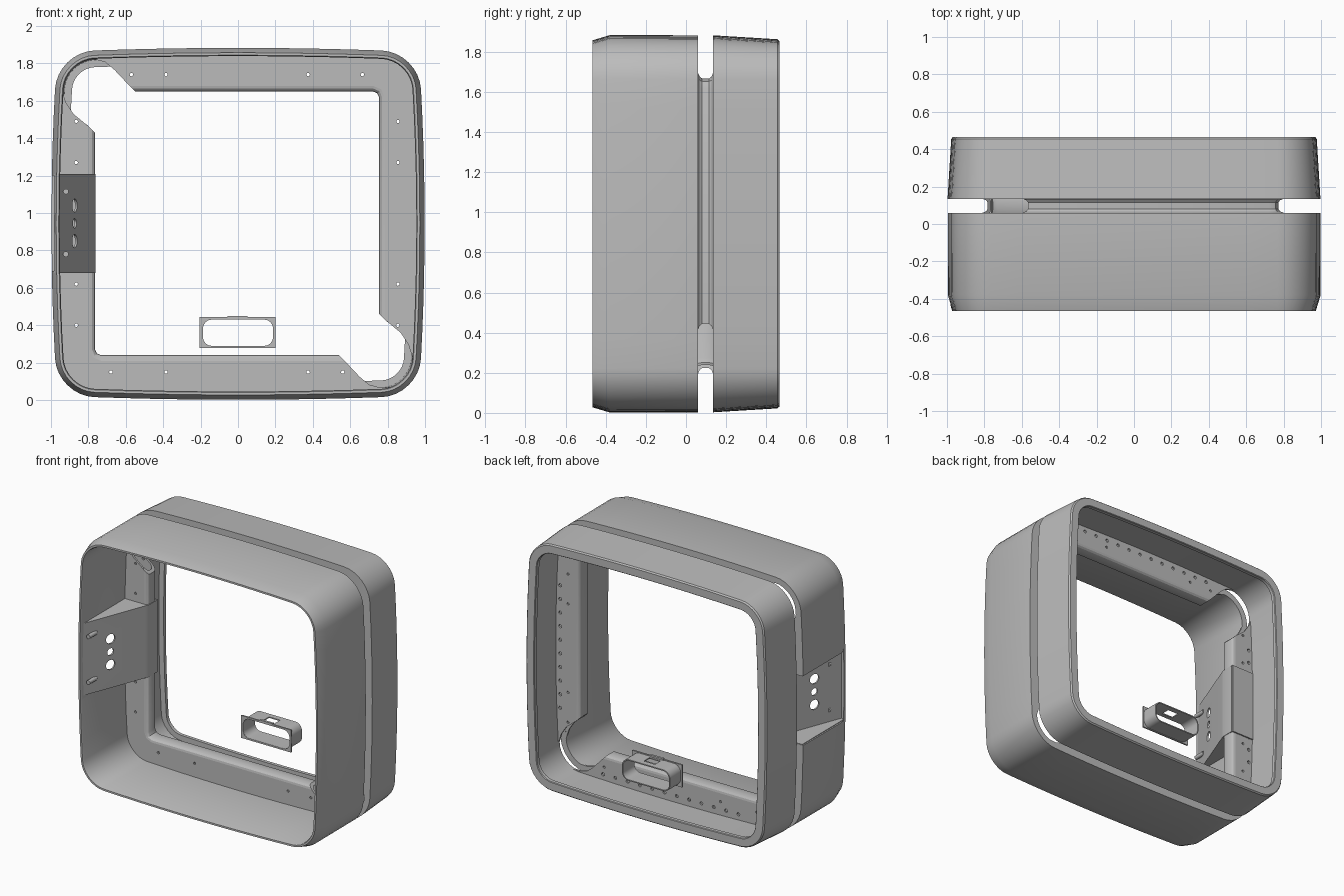
import bpy, bmesh, math
from mathutils import Matrix, Vector

if "Cube" in bpy.data.objects:
    bpy.data.objects.remove(bpy.data.objects["Cube"])

grey = bpy.data.materials.new("satin grey")
grey.use_nodes = True
grey.diffuse_color = (0.5, 0.5, 0.5, 1)
grey.node_tree.nodes["Principled BSDF"].inputs["Base Color"].default_value = (0.5, 0.5, 0.5, 1)

MID_Z = 0.9425          # height of the housing centre
PIVOT = (-0.005, 0.945)  # the opening repeats when turned half a circle here


def finish(name, bm):
    bmesh.ops.recalc_face_normals(bm, faces=bm.faces)
    mesh = bpy.data.meshes.new(name)
    bm.to_mesh(mesh)
    bm.free()
    mesh.materials.append(grey)
    ob = bpy.data.objects.new(name, mesh)
    bpy.context.collection.objects.link(ob)
    return ob


def loft(name, rings, closed):
    """Skin between matching rings; the last ring joins the first."""
    bm = bmesh.new()
    grid = [[bm.verts.new(p) for p in ring] for ring in rings]
    n = len(grid[0])
    for a, b in zip(grid, grid[1:] + grid[:1]):
        for i in range(n if closed else n - 1):
            j = (i + 1) % n
            bm.faces.new((a[i], a[j], b[j], b[i]))
    if not closed:
        bm.faces.new([ring[0] for ring in grid])
        bm.faces.new([ring[-1] for ring in grid])
    return finish(name, bm)


def prism(name, points, lo, hi, axis="y"):
    """Extrude a flat outline along y (points are x, z) or z (points are x, y)."""
    place = (lambda p, h: (p[0], h, p[1])) if axis == "y" else (lambda p, h: (p[0], p[1], h))
    bm = bmesh.new()
    ends = [[bm.verts.new(place(p, h)) for p in points] for h in (lo, hi)]
    for end in ends:
        bm.faces.new(end)
    for i in range(len(points)):
        j = (i + 1) % len(points)
        bm.faces.new((ends[0][i], ends[0][j], ends[1][j], ends[1][i]))
    return finish(name, bm)


def box(name, x0, x1, y0, y1, z0, z1):
    return prism(name, [(x0, y0), (x1, y0), (x1, y1), (x0, y1)], z0, z1, "z")


def rods(name, centres, direction, radius, length, sides=12):
    bm = bmesh.new()
    turn = Vector(direction).to_track_quat("Z", "Y").to_matrix().to_4x4()
    for c in centres:
        bmesh.ops.create_cone(bm, cap_ends=True, segments=sides, radius1=radius, radius2=radius,
                              depth=length, matrix=Matrix.Translation(c) @ turn)
    return finish(name, bm)


def cut(target, *cutters):
    bpy.context.view_layer.objects.active = target
    for cutter in cutters:
        mod = target.modifiers.new("cut", "BOOLEAN")
        mod.operation, mod.solver, mod.object = "DIFFERENCE", "EXACT", cutter
        bpy.ops.object.modifier_apply(modifier=mod.name)


def rounded(hw, hh, r, seg=8, side=10):
    """Rounded rectangle with evenly divided sides."""
    pts = []
    for k, (sx, sz) in enumerate([(1, 1), (-1, 1), (-1, -1), (1, -1)]):
        for i in range(seg + 1):
            a = math.pi / 2 * (k + i / seg)
            pts.append((sx * (hw - r) + r * math.cos(a), sz * (hh - r) + r * math.sin(a)))
    out, n = [], len(pts)
    for i, p in enumerate(pts):
        out.append(p)
        if i % (seg + 1) == seg:
            q = pts[(i + 1) % n]
            out += [(p[0] + (q[0] - p[0]) * t / side, p[1] + (q[1] - p[1]) * t / side)
                    for t in range(1, side)]
    return out


def shell_outline(inset):
    """Housing outline whose four sides bulge outward."""
    hw, hh = 0.968 - inset, 0.9205 - inset
    return [(x * (1 + 0.033 * (1 - (z / hh) ** 2)), MID_Z + z * (1 + 0.024 * (1 - (x / hw) ** 2)))
            for x, z in rounded(hw, hh, 0.2 - inset)]


def ring_shell(name, section):
    return loft(name, [[(x, y, z) for x, z in shell_outline(i)] for y, i in section], True)


def half_turn(points):
    return [(2 * PIVOT[0] - x, 2 * PIVOT[1] - z) for x, z in points]


def offset(path, d):
    """Move a path outward by d, with its two ends cut on the diagonal."""
    out, last = [], len(path) - 1
    for i, p in enumerate(path):
        along = (Vector(path[min(i + 1, last)]) - Vector(path[max(i - 1, 0)])).normalized()
        slide = (i == last) - (i == 0)
        out.append((p[0] + (along.x * slide - along.y) * d, p[1] + (along.y * slide + along.x) * d))
    return out


# Front and back shells; the back one has a lip turned inward
front_shell = ring_shell("front_shell", [(0.06, 0.003), (-0.38, 0.002), (-0.465, 0.027),
                                         (-0.465, 0.04), (-0.455, 0.045), (0.06, 0.045)])
ring_shell("back_shell", [(0.135, 0.003), (0.455, 0.022), (0.465, 0.03), (0.465, 0.084),
                          (0.46, 0.088), (0.435, 0.088), (0.435, 0.05), (0.135, 0.045)])

# Inner edge of the opening: an L-shaped run, then an outward corner recess
run = [(-0.55, 1.65), (0.722, 1.65), (0.745, 1.64), (0.755, 1.617), (0.755, 0.46)]
recess = [(0.87, 0.36), (0.91, 0.3), (0.932, 0.23), (0.927, 0.16), (0.89, 0.1), (0.83, 0.07),
          (0.76, 0.067), (0.7, 0.083), (0.65, 0.125)]
half_edge = offset(run, 0.03) + recess
opening = prism("opening_cutter", half_edge + half_turn(half_edge), -0.3, 0.4)

# Thin flanges with screw holes
spots = [(x, 1.74) for x in (-0.57, -0.385, 0.375, 0.665)]
spots += [(x, 0.15) for x in (-0.68, -0.385, 0.375, 0.56)]
spots += [(x, z) for x in (-0.865, 0.855) for z in (0.4, 0.62, 1.27, 1.49)]
row = [(-0.53 + 0.1 * i, z) for i in range(12) for z in (0.095, 1.795)]
row += [(x, 0.49 + 0.1 * i) for i in range(10) for x in (-0.918, 0.918)]
screw_holes = rods("screw_hole_cutter", [(x, 0.1, z) for x, z in spots], (0, 1, 0), 0.009, 0.5)
row_holes = rods("row_hole_cutter", [(x, 0.15, z) for x, z in row], (0, 1, 0), 0.012, 0.06)
front_flange = prism("front_flange", shell_outline(0.03), 0.045, 0.0595)
back_flange = prism("back_flange", shell_outline(0.03), 0.1355, 0.15)
window = box("window_cutter", -1.2, -0.79, -0.43, 0.1, 0.69, 1.2)
cut(front_flange, opening, screw_holes, window)
cut(back_flange, opening, screw_holes, row_holes)
cut(front_shell, window)

# Channel-shaped neck pieces rounding into both flanges
neck_section = [(0.045, 0.03), (0.048, 0.016), (0.058, 0.005), (0.075, 0), (0.12, 0),
                (0.137, 0.005), (0.147, 0.016), (0.15, 0.03), (0.135, 0.045), (0.127, 0.026),
                (0.115, 0.017), (0.08, 0.017), (0.068, 0.026), (0.06, 0.045)]
for name, path in (("upper_neck", run), ("lower_neck", half_turn(run))):
    loft(name, [[(x, y, z) for x, z in offset(path, d)] for y, d in neck_section], False)

# Slanted bracket set into the side window, running on over the neck
panel = prism("bracket_panel", [(-0.967, -0.445), (-0.955, -0.445), (-0.772, 0.03), (-0.762, 0.06),
                                (-0.762, 0.15), (-0.77, 0.15), (-0.77, 0.065), (-0.785, 0.03)],
              0.68, 1.21, "z")
for z, r in ((0.85, 0.036), (0.945, 0.026), (1.04, 0.036)):
    hole = rods("panel_hole_cutter", [(-0.88, -0.23, z)], (0.93, -0.37, 0), r, 0.3, 24)
    cut(panel, hole)
    bpy.data.objects.remove(hole)
for name, z in (("bracket_floor", 0.68), ("bracket_roof", 1.195)):
    prism(name, [(-0.965, -0.44), (-0.78, 0.03), (-0.775, 0.058), (-0.985, 0.058), (-0.985, -0.42)],
          z, z + 0.015, "z")
rods("bracket_pins", [(-0.92, -0.38, z) for z in (0.78, 1.115)], (0, 1, 0), 0.015, 0.09, 16)
box("bracket_cover", -0.95, -0.764, 0.149, 0.16, 0.68, 1.21)

# Small socket: rectangular bezel with a rounded sleeve behind it
SOCKET_Z = 0.36


def sleeve_outline(grow):
    return [(x, SOCKET_Z + z) for x, z in rounded(0.195 + grow, 0.078 + grow, 0.055 + grow, 8, 2)]


sleeve = loft("socket_sleeve", [[(x, y, z) for x, z in sleeve_outline(g)] for y, g in
                                ((0.33, 0), (0.465, 0), (0.465, -0.008), (0.33, -0.008))], True)
slot = box("slot_cutter", -0.045, 0.045, 0.36, 0.425, 0.4, 0.5)
cut(sleeve, slot)
bezel = box("socket_bezel", -0.205, 0.2, 0.328, 0.34, 0.278, 0.443)
bore = prism("bore_cutter", sleeve_outline(-0.007), 0.3, 0.4)
cut(bezel, bore)
box("socket_tab", -0.055, 0.05, 0.328, 0.345, 0.438, 0.45)

for cutter in (opening, screw_holes, row_holes, window, slot, bore):
    bpy.data.objects.remove(cutter)

# Smooth the curved parts while keeping edges crisp
bpy.ops.object.select_all(action="DESELECT")
for ob in bpy.context.collection.objects:
    if ob.type == "MESH":
        ob.select_set(True)
        bpy.context.view_layer.objects.active = ob
bpy.ops.object.shade_smooth_by_angle(angle=math.radians(30))
